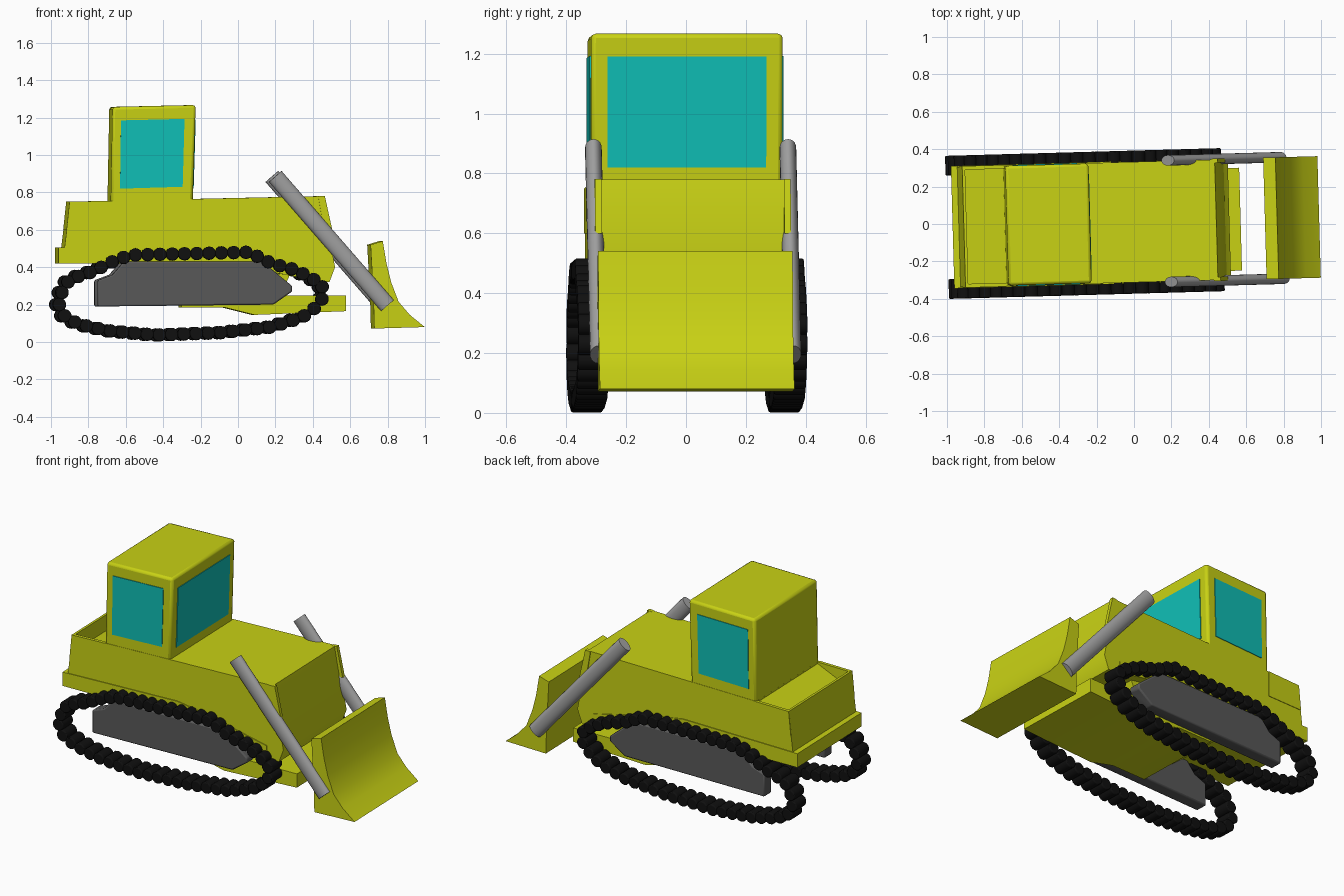
import bpy, bmesh, math
from mathutils import Matrix, Vector

cube = bpy.data.objects.get("Cube")
if cube:
    bpy.data.objects.remove(cube, do_unlink=True)


def material(name, rgb):
    m = bpy.data.materials.new(name)
    m.use_nodes = True
    m.diffuse_color = (*rgb, 1)
    m.node_tree.nodes["Principled BSDF"].inputs["Base Color"].default_value = (*rgb, 1)
    return m


YELLOW = material("yellow_paint", (0.58, 0.64, 0.007))
GLASS = material("teal_glass", (0.005, 0.52, 0.47))
GREY = material("dark_grey_steel", (0.1, 0.1, 0.1))
SILVER = material("light_grey_steel", (0.35, 0.35, 0.35))
BLACK = material("black_rubber", (0.005, 0.005, 0.005))


def finish(name, bm, mat, bevel=0, segments=2):
    """Turn a bmesh into an object, with the slight turn shared by the whole machine."""
    bmesh.ops.recalc_face_normals(bm, faces=bm.faces)
    mesh = bpy.data.meshes.new(name)
    bm.to_mesh(mesh)
    bm.free()
    mesh.materials.append(mat)
    ob = bpy.data.objects.new(name, mesh)
    bpy.context.collection.objects.link(ob)
    ob.location.y = 0.01
    ob.rotation_euler.z = 0.028
    if bevel:
        mod = ob.modifiers.new("soft_edges", 'BEVEL')
        mod.width, mod.segments = bevel, segments
    bpy.ops.object.select_all(action='DESELECT')
    ob.select_set(True)
    bpy.context.view_layer.objects.active = ob
    bpy.ops.object.shade_smooth_by_angle(angle=math.radians(35))
    return ob


def prism(name, profile, y0, y1, mat, bevel=0):
    """Extrude a side profile of (x, z) points across the width."""
    bm = bmesh.new()
    face = bm.faces.new([bm.verts.new((x, y0, z)) for x, z in profile])
    new = bmesh.ops.extrude_face_region(bm, geom=[face])["geom"]
    bmesh.ops.translate(bm, vec=(0, y1 - y0, 0),
                        verts=[v for v in new if isinstance(v, bmesh.types.BMVert)])
    return finish(name, bm, mat, bevel)


def pair(name, profile, inner, outer, mat, bevel=0):
    for side, s in (("left", 1), ("right", -1)):
        prism(f"{side}_{name}", profile, s * inner, s * outer, mat, bevel)


# Main body with sloping rear deck
prism("body", [(-0.94, 0.48), (-0.92, 0.64), (-0.69, 0.745), (-0.69, 0.755), (0.44, 0.78),
               (0.51, 0.4), (0.48, 0.32), (0.3, 0.35), (-0.2, 0.44)], -0.322, 0.322, YELLOW)
pair("deck_wall", [(-0.925, 0.6), (-0.91, 0.75), (-0.69, 0.755), (-0.69, 0.6)],
     0.305, 0.325, YELLOW)
prism("deck_rear_wall", [(-0.926, 0.6), (-0.91, 0.75), (-0.895, 0.75), (-0.895, 0.6)],
      -0.32, 0.32, YELLOW)
pair("grille_fin", [(0.42, 0.78), (0.455, 0.782), (0.495, 0.6), (0.45, 0.6)],
     0.305, 0.327, YELLOW)

# Rear bumper and running boards
prism("running_board", [(-0.97, 0.42), (-0.97, 0.505), (-0.2, 0.522), (0.0, 0.49),
                        (0.4, 0.4), (0.4, 0.36), (-0.2, 0.42)], -0.327, 0.327, YELLOW)

# Underside
prism("belly_core", [(-0.6, 0.43), (-0.31, 0.2), (0.2, 0.2), (0.27, 0.36)],
      -0.27, 0.27, YELLOW)
prism("belly_plate", [(-0.31, 0.185), (-0.08, 0.185), (0.08, 0.145), (0.57, 0.165),
                      (0.57, 0.25), (0.0, 0.25), (-0.31, 0.2)], -0.275, 0.275, YELLOW)


# Cab and its windows
def cab_front(z):
    return -0.25 + 0.03 * (z - 0.77)


prism("cab", [(-0.69, 0.74), (-0.68, 1.257), (cab_front(1.267), 1.267),
              (cab_front(0.74), 0.74)], -0.32, 0.32, YELLOW, 0.015)
low, high = 0.82, 1.19
pair("side_window", [(-0.64, low), (-0.635, high - 0.005), (-0.295, high + 0.003),
                     (-0.305, low + 0.01)], 0.318, 0.324, GLASS)
prism("windshield", [(cab_front(low) - 0.003, low), (cab_front(high) - 0.003, high),
                     (cab_front(high) + 0.004, high), (cab_front(low) + 0.004, low)],
      -0.265, 0.265, GLASS)

# Blade with curved front
prism("blade", [(0.7, 0.52), (0.765, 0.54), (0.785, 0.42), (0.81, 0.32), (0.85, 0.215),
                (0.91, 0.145), (0.99, 0.08), (0.72, 0.072), (0.715, 0.25)],
      -0.325, 0.325, YELLOW)

# Push arms, oval in section
top, bottom = Vector((0.19, 0, 0.885)), Vector((0.79, 0, 0.195))
axis = bottom - top
for side, s in (("left", 1), ("right", -1)):
    bm = bmesh.new()
    place = (Matrix.Translation((top + bottom) / 2 + Vector((0, s * 0.325, 0)))
             @ axis.to_track_quat('Z', 'Y').to_matrix().to_4x4()
             @ Matrix.Diagonal((0.028, 0.045, 1, 1)))
    bmesh.ops.create_cone(bm, cap_ends=True, segments=20, radius1=1, radius2=1,
                          depth=axis.length, matrix=place)
    finish(f"{side}_push_arm", bm, SILVER)

# Track frames
pair("track_frame", [(-0.76, 0.19), (-0.76, 0.33), (-0.68, 0.36), (-0.62, 0.43), (0.12, 0.43),
                     (0.28, 0.3), (0.28, 0.27), (0.18, 0.2)], 0.27, 0.345, GREY, 0.008)

# Tracks: evenly spaced rollers along a closed path
path = [Vector(p) for p in (
    (-0.965, 0.2), (-0.95, 0.27), (-0.91, 0.335), (-0.79, 0.375), (-0.66, 0.44), (-0.58, 0.465),
    (0.05, 0.48), (0.17, 0.42), (0.3, 0.385), (0.44, 0.31), (0.44, 0.23), (0.39, 0.17),
    (0.33, 0.13), (0.17, 0.08), (-0.1, 0.05), (-0.45, 0.037), (-0.7, 0.06), (-0.86, 0.095),
    (-0.935, 0.135))]


def spaced(points, count):
    ends = points[1:] + points[:1]
    total = sum((b - a).length for a, b in zip(points, ends))
    step, travelled, result = total / count, 0, []
    for a, b in zip(points, ends):
        length = (b - a).length
        while len(result) < count and len(result) * step < travelled + length:
            result.append(a.lerp(b, (len(result) * step - travelled) / length))
        travelled += length
    return result


for side, s in (("left", 1), ("right", -1)):
    bm = bmesh.new()
    for p in spaced(path, 48):
        place = Matrix.Translation((p.x, s * 0.33, p.y)) @ Matrix.Rotation(math.pi / 2, 4, 'X')
        bmesh.ops.create_cone(bm, cap_ends=True, segments=14, radius1=0.036, radius2=0.036,
                              depth=0.105, matrix=place)
    finish(f"{side}_track", bm, BLACK, 0.006)
